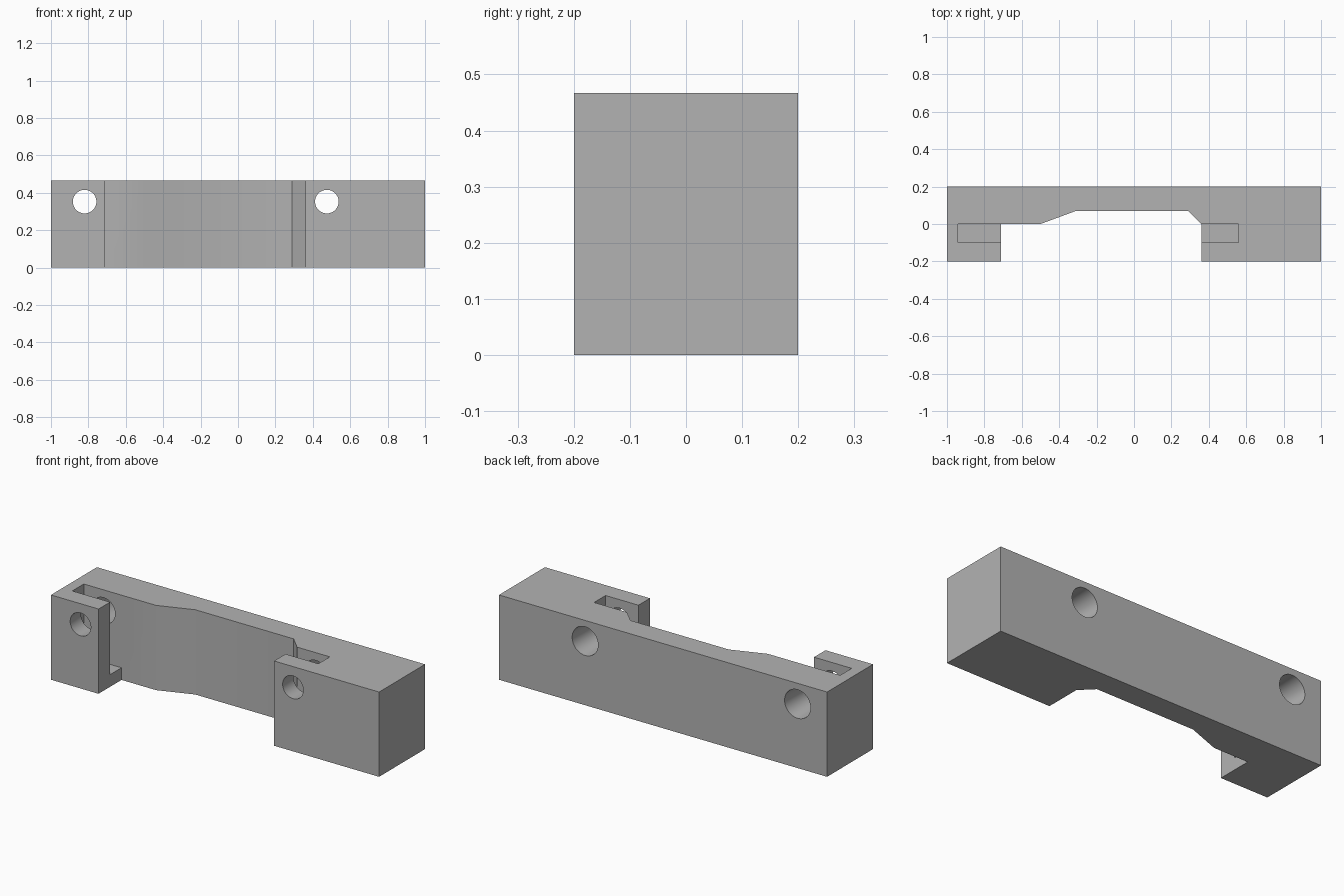
import bpy, bmesh, math
from mathutils import Matrix

cube = bpy.data.objects.get("Cube")
if cube:
    bpy.data.objects.remove(cube, do_unlink=True)

HEIGHT, FLOOR = 0.467, 0.067

grey = bpy.data.materials.new("plain grey")
grey.use_nodes = True
grey.diffuse_color = (0.45, 0.45, 0.45, 1)
grey.node_tree.nodes["Principled BSDF"].inputs["Base Color"].default_value = grey.diffuse_color


def add_object(name, bm):
    bmesh.ops.recalc_face_normals(bm, faces=bm.faces)
    mesh = bpy.data.meshes.new(name)
    bm.to_mesh(mesh)
    bm.free()
    mesh.materials.append(grey)
    obj = bpy.data.objects.new(name, mesh)
    bpy.context.collection.objects.link(obj)
    return obj


def prism(name, outline, z0, z1):
    """Extrude a plan outline upward."""
    bm = bmesh.new()
    face = bm.faces.new([bm.verts.new((x, y, z0)) for x, y in outline])
    top = bmesh.ops.extrude_face_region(bm, geom=[face])["geom"]
    verts = [v for v in top if isinstance(v, bmesh.types.BMVert)]
    bmesh.ops.translate(bm, verts=verts, vec=(0, 0, z1 - z0))
    return add_object(name, bm)


def tapered_hole(name, x, z):
    """Cone along y, slightly wider at the back."""
    bm = bmesh.new()
    place = Matrix.Translation((x, 0, z)) @ Matrix.Rotation(-math.pi / 2, 4, "X")
    bmesh.ops.create_cone(bm, cap_ends=True, segments=48, radius1=0.061,
                          radius2=0.081, depth=0.5, matrix=place)
    return add_object(name, bm)


# Bracket body with its recessed front
body = prism("bracket_body", [
    (-1, -0.2), (-0.71, -0.2), (-0.71, 0), (-0.5, 0), (-0.31, 0.07),
    (0.29, 0.07), (0.36, 0), (0.36, -0.2), (1, -0.2), (1, 0.2), (-1, 0.2)],
    0, HEIGHT)

# Slots open to the top and to the recess, and the screw holes through them
cutters = []
for side, x0, x1, hole_x in (("right", -0.94, -0.68, -0.82), ("left", 0.33, 0.56, 0.475)):
    cutters.append(prism(side + "_slot_cutter",
                         [(x0, -0.1), (x1, -0.1), (x1, 0), (x0, 0)], FLOOR, 0.6))
    cutters.append(tapered_hole(side + "_hole_cutter", hole_x, 0.353))

bpy.ops.object.select_all(action="DESELECT")
bpy.context.view_layer.objects.active = body
body.select_set(True)
for cutter in cutters:
    mod = body.modifiers.new(cutter.name, "BOOLEAN")
    mod.operation = "DIFFERENCE"
    mod.solver = "EXACT"
    mod.object = cutter
    bpy.ops.object.modifier_apply(modifier=mod.name)
    bpy.data.objects.remove(cutter, do_unlink=True)

# Smooth the holes and the shallow bend, keep the corners crisp
bpy.ops.object.shade_smooth_by_angle(angle=math.radians(30))
